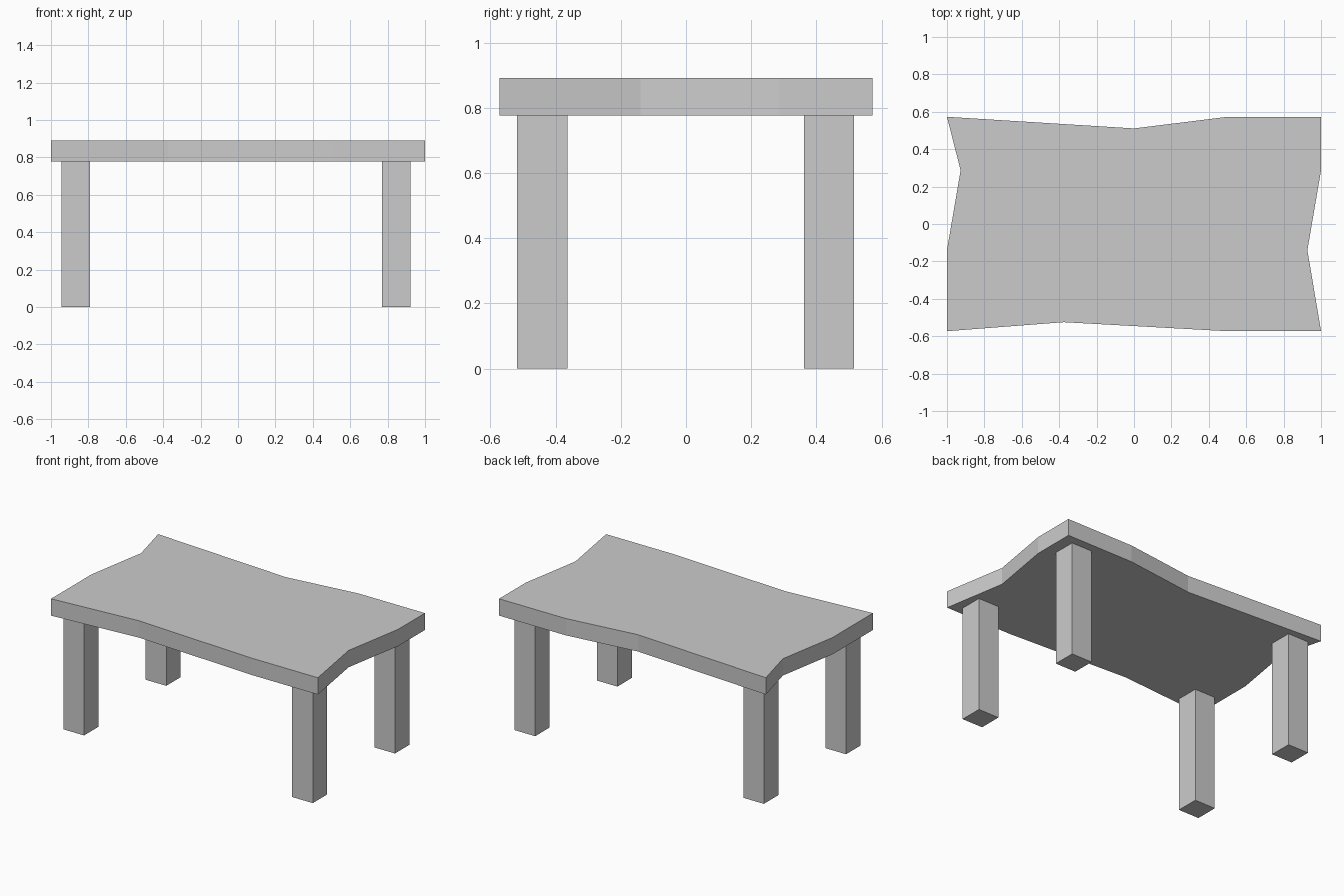
import bpy, bmesh

if "Cube" in bpy.data.objects:
    bpy.data.objects.remove(bpy.data.objects["Cube"])

TOP_Z, UNDER_Z = 0.891, 0.777
LEG_W = 0.154


def extruded(name, outline, z0, z1):
    """Flat outline (counter-clockwise) extruded from z0 to z1."""
    bm = bmesh.new()
    face = bm.faces.new([bm.verts.new((x, y, z0)) for x, y in outline])
    ext = bmesh.ops.extrude_face_region(bm, geom=[face], use_keep_orig=True)
    verts = [v for v in ext["geom"] if isinstance(v, bmesh.types.BMVert)]
    bmesh.ops.translate(bm, verts=verts, vec=(0, 0, z1 - z0))
    bmesh.ops.recalc_face_normals(bm, faces=bm.faces)
    mesh = bpy.data.meshes.new(name)
    bm.to_mesh(mesh)
    bm.free()
    obj = bpy.data.objects.new(name, mesh)
    bpy.context.collection.objects.link(obj)
    return obj


# Table top: rough-hewn plank with wavy edges
extruded("table_top", [
    (-1, -0.573), (-0.375, -0.525), (0.5, -0.573), (1, -0.573),
    (0.927, -0.14), (1, 0.287), (1, 0.573), (0.5, 0.573),
    (0, 0.511), (-1, 0.573), (-0.927, 0.287), (-1, -0.14),
], UNDER_Z, TOP_Z)

# Four square legs
h = LEG_W / 2
for side, x in (("left", -0.868), ("right", 0.846)):
    for end, y in (("front", -0.441), ("back", 0.439)):
        extruded(f"{end}_{side}_leg",
                 [(x - h, y - h), (x + h, y - h), (x + h, y + h), (x - h, y + h)],
                 0, UNDER_Z)
